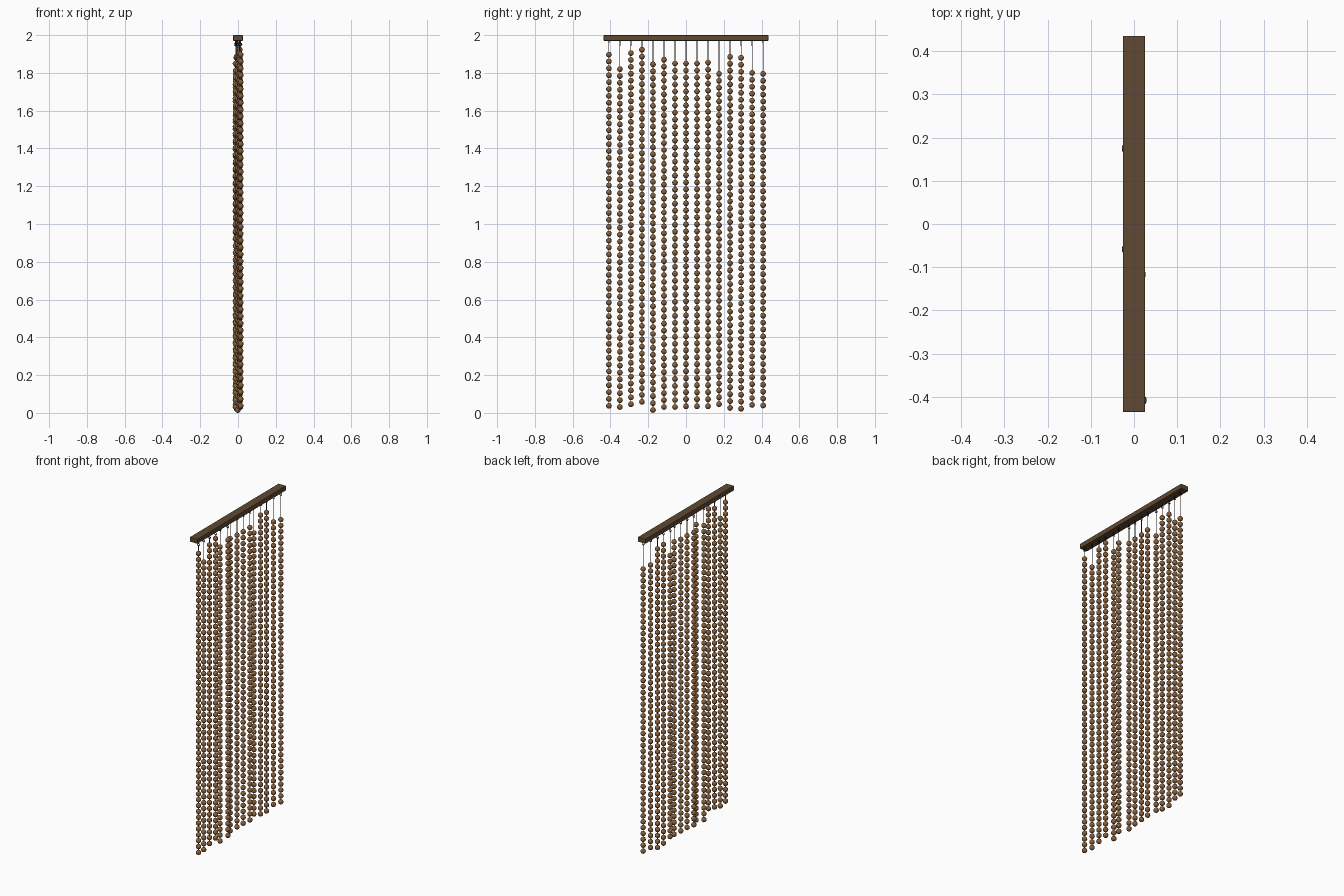
import bpy, bmesh, math, random
from mathutils import Matrix, Vector

if "Cube" in bpy.data.objects:
    bpy.data.objects.remove(bpy.data.objects["Cube"])

random.seed(7)


def material(name, rgb):
    m = bpy.data.materials.new(name)
    m.diffuse_color = (*rgb, 1)
    m.use_nodes = True
    m.node_tree.nodes["Principled BSDF"].inputs["Base Color"].default_value = m.diffuse_color
    return m


rail_wood = material("rail brown", (0.115, 0.066, 0.032))
bead_wood = material("bead warm brown", (0.25, 0.118, 0.043))
cord_grey = material("cord grey", (0.11, 0.09, 0.075))
hook_metal = material("hook dark metal", (0.02, 0.02, 0.02))


def add_object(mesh, name, mat):
    mesh.materials.append(mat)
    ob = bpy.data.objects.new(name, mesh)
    bpy.context.collection.objects.link(ob)
    return ob


def finish(bm, name, mat):
    mesh = bpy.data.meshes.new(name)
    bm.to_mesh(mesh)
    bm.free()
    return add_object(mesh, name, mat)


def rod(bm, x, y, z0, z1, r, sides=6):
    bmesh.ops.create_cone(bm, cap_ends=True, segments=sides, radius1=r, radius2=r,
                          depth=z1 - z0, matrix=Matrix.Translation((x, y, (z0 + z1) / 2)))


def ring(bm, centre, major, minor, n=12, k=6):
    # small torus standing in the XZ plane
    loops = []
    for i in range(n):
        a = math.tau * i / n
        out = Vector((math.cos(a), 0, math.sin(a)))
        loops.append([bm.verts.new(centre + out * (major + minor * math.cos(math.tau * j / k))
                                   + Vector((0, minor * math.sin(math.tau * j / k), 0)))
                      for j in range(k)])
    for i in range(n):
        a, b = loops[i], loops[(i + 1) % n]
        for j in range(k):
            bm.faces.new((a[j], a[(j + 1) % k], b[(j + 1) % k], b[j]))


def add_bead(verts, faces, x, y, z, r, turn, seg=12, rows=8):
    # sphere: bottom pole, rings, top pole
    base = len(verts)
    verts.append((x, y, z - r))
    for j in range(1, rows):
        t = math.pi * j / rows
        for i in range(seg):
            a = turn + math.tau * i / seg
            verts.append((x + r * math.sin(t) * math.cos(a),
                          y + r * math.sin(t) * math.sin(a), z - r * math.cos(t)))
    verts.append((x, y, z + r))
    top = len(verts) - 1
    for i in range(seg):
        k = (i + 1) % seg
        faces.append((base, base + 1 + k, base + 1 + i))
        for j in range(rows - 2):
            lo, hi = base + 1 + j * seg, base + 1 + (j + 1) * seg
            faces.append((lo + i, lo + k, hi + k, hi + i))
        last = base + 1 + (rows - 2) * seg
        faces.append((last + i, last + k, top))


# Top rail with rounded edges
bm = bmesh.new()
bmesh.ops.create_cube(bm, size=1, matrix=Matrix.Translation((0, 0, 1.985))
                      @ Matrix.Diagonal((0.052, 0.872, 0.03, 1)))
rail = finish(bm, "top_rail", rail_wood)
bev = rail.modifiers.new("soft edge", "BEVEL")
bev.width, bev.segments = 0.003, 2

# Strand sideways offset, top and bottom heights
strands = [(.014, 1.912, .022), (.009, 1.835, .016), (.008, 1.92, .031),
           (.009, 1.938, .043), (-.001, 1.86, 0), (.012, 1.885, .016),
           (-.013, 1.865, .016), (-.007, 1.865, .02), (-.005, 1.865, .02),
           (0, 1.87, .02), (-.013, 1.81, .031), (-.008, 1.90, .011),
           (-.008, 1.895, .007), (-.001, 1.815, .027), (.009, 1.81, .024)]
PITCH, RADIUS = 0.0368, 0.0152

cords, hooks = bmesh.new(), bmesh.new()
verts, faces = [], []
for i, (x, top, bottom) in enumerate(strands):
    y = (i - 7) * 0.0583
    # Beads evenly strung, each turned a little differently
    length = top - bottom - 2 * RADIUS
    count = round(length / PITCH) + 1
    for n in range(count):
        add_bead(verts, faces, x, y, bottom + RADIUS + n * length / (count - 1),
                 RADIUS, random.uniform(0, math.tau))
    # Cord through the beads up to the hook
    rod(cords, x, y, bottom + RADIUS, 1.95, 0.0016)
    # Screw eye under the rail
    rod(hooks, x, y, 1.958, 1.974, 0.002)
    ring(hooks, Vector((x, y, 1.951)), 0.007, 0.002)

bead_mesh = bpy.data.meshes.new("wooden_beads")
bead_mesh.from_pydata(verts, [], faces)
bead_mesh.shade_smooth()
add_object(bead_mesh, "wooden_beads", bead_wood)
finish(cords, "cords", cord_grey)
finish(hooks, "screw_eyes", hook_metal)
